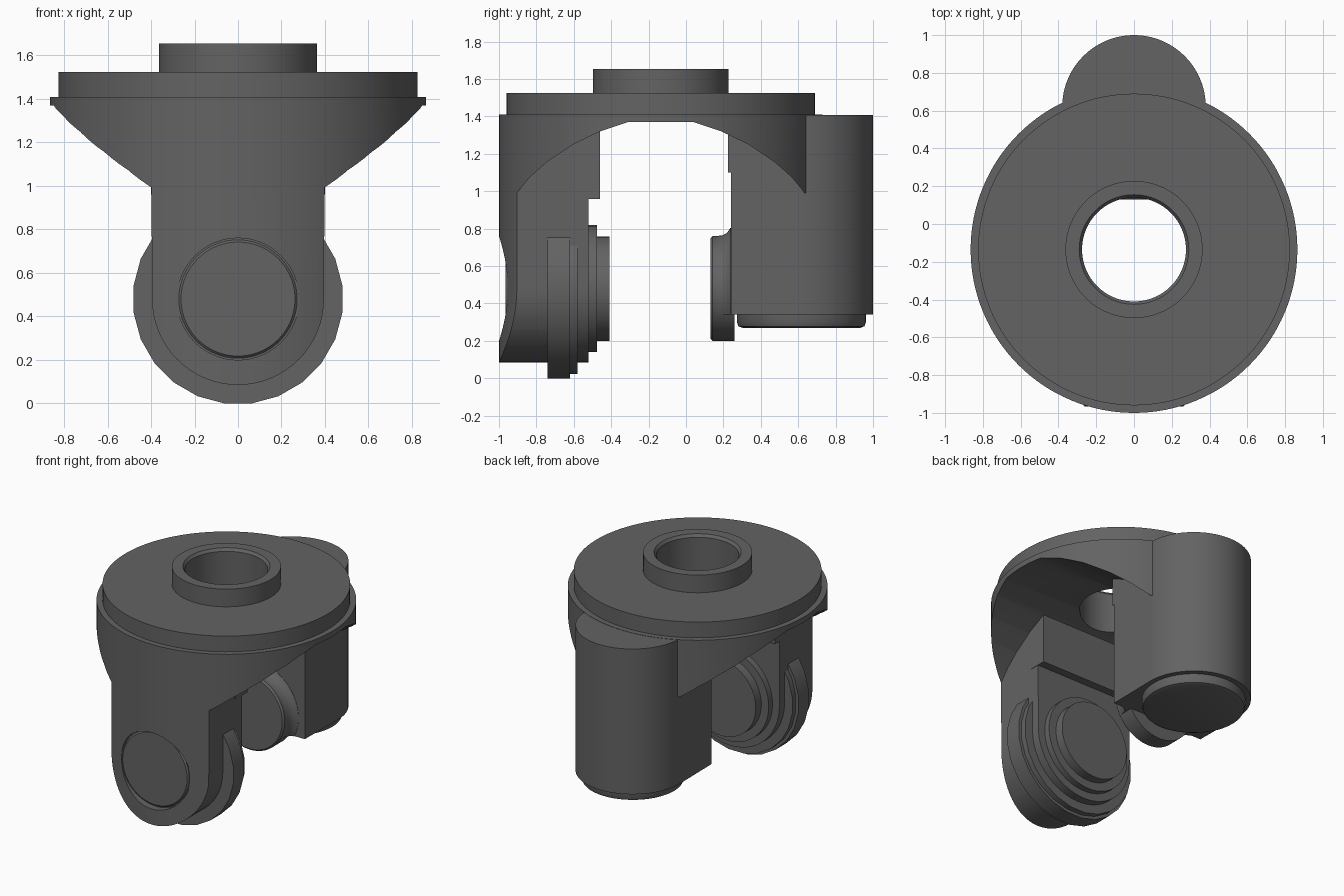
import bpy, bmesh, math
from mathutils import Matrix, Vector

default = bpy.data.objects.get("Cube")
if default:
    bpy.data.objects.remove(default, do_unlink=True)

metal = bpy.data.materials.new("dark grey metal")
metal.use_nodes = True
grey = (0.125, 0.125, 0.125, 1)
metal.diffuse_color = grey
metal.node_tree.nodes["Principled BSDF"].inputs["Base Color"].default_value = grey

MID = -0.135     # y of the turntable axis
HUB_Z = 0.48     # height of the pivot axis
RIM = 0.865      # outer radius of the body


def finish(name, bm):
    bmesh.ops.recalc_face_normals(bm, faces=bm.faces)
    mesh = bpy.data.meshes.new(name)
    bm.to_mesh(mesh)
    bm.free()
    mesh.materials.append(metal)
    ob = bpy.data.objects.new(name, mesh)
    bpy.context.collection.objects.link(ob)
    return ob


def activate(ob):
    bpy.ops.object.select_all(action='DESELECT')
    ob.select_set(True)
    bpy.context.view_layer.objects.active = ob


def lathe(name, profile, centre, along_y=False, steps=96, closed=False):
    """Spin (radius, height) points about z, or about y with height as y."""
    bm = bmesh.new()
    verts = [bm.verts.new((r, 0, h)) for r, h in profile]
    edges = [bm.edges.new(p) for p in zip(verts, verts[1:])]
    if closed:
        edges.append(bm.edges.new((verts[-1], verts[0])))
    bmesh.ops.spin(bm, geom=verts + edges, cent=(0, 0, 0), axis=(0, 0, 1),
                   angle=math.tau, steps=steps, use_duplicate=False)
    bmesh.ops.remove_doubles(bm, verts=bm.verts, dist=0.0001)
    if along_y:
        half = Matrix.Rotation(math.pi / steps, 4, 'Z')
        bm.transform(Matrix.Rotation(-math.pi / 2, 4, 'X') @ half)
    bm.transform(Matrix.Translation(centre))
    return finish(name, bm)


def prism(name, points, axis, lo, hi):
    """Extrude an outline along the axis; points are the other two coordinates."""
    bm = bmesh.new()
    place = {'x': lambda a, b: (lo, a, b), 'y': lambda a, b: (a, lo, b),
             'z': lambda a, b: (a, b, lo)}[axis]
    face = bm.faces.new([bm.verts.new(place(a, b)) for a, b in points])
    new = bmesh.ops.extrude_face_region(bm, geom=[face])["geom"]
    shift = Vector([hi - lo if axis == k else 0 for k in "xyz"])
    bmesh.ops.translate(bm, vec=shift, verts=[v for v in new if isinstance(v, bmesh.types.BMVert)])
    return finish(name, bm)


def box(name, x, y, z):
    return prism(name, [(-x, y[0]), (x, y[0]), (x, y[1]), (-x, y[1])], 'z', *z)


def boolean(ob, tool, operation):
    mod = ob.modifiers.new("cut", 'BOOLEAN')
    mod.object, mod.operation, mod.solver = tool, operation, 'EXACT'
    activate(ob)
    bpy.ops.object.modifier_apply(modifier=mod.name)
    bpy.data.objects.remove(tool, do_unlink=True)


def arc(radius, cy, start, end, n=32):
    return [(radius * math.cos(start + (end - start) * i / n),
             cy + radius * math.sin(start + (end - start) * i / n)) for i in range(n + 1)]


def round_body(name):
    return lathe(name, [(0, -0.2), (RIM, -0.2), (RIM, 1.6), (0, 1.6)], (0, MID, 0), steps=128)


# Upper body: thick ring with an arch cut through from side to side
parts = []
body = lathe("upper_body", [(0.275, 0.99), (RIM, 0.99), (RIM, 1.41), (0.275, 1.41)],
             (0, MID, 0), steps=128, closed=True)
half = [(0.775, 0.985), (0.70, 1.075), (0.61, 1.155), (0.47, 1.25), (0.32, 1.322), (0.175, 1.37)]
arch = [(MID - d, z) for d, z in half] + [(MID + d, z) for d, z in reversed(half)]
arch += [(MID + 0.775, 0.8), (MID - 0.775, 0.8)]
boolean(body, prism("arch_cutter", arch, 'x', -1, 1), 'DIFFERENCE')
parts.append(body)

# Turntable plate with its hollow collar
parts.append(lathe("turntable_collar", [
    (0.275, 1.38), (0.275, 1.635), (0.29, 1.655), (0.363, 1.655), (0.363, 1.525),
    (0.825, 1.525), (0.825, 1.40)], (0, MID, 0), steps=128, closed=True))

# Front arm: round-ended plate following the body's curve, with a round pocket
outline = [(0.4, 1.39), (-0.4, 1.39)] + arc(0.395, HUB_Z, math.pi, math.tau)
arm = prism("front_arm", outline, 'y', -1.1, -0.52)
boolean(arm, round_body("arm_curve"), 'INTERSECT')
boolean(arm, lathe("pocket_cutter", [(0, -1.2), (0.28, -1.2), (0.28, -0.95), (0, -0.95)],
                   (0, 0, HUB_Z), True), 'DIFFERENCE')
parts.append(arm)
parts.append(box("front_arm_pad", 0.4, (-0.6, -0.46), (0.96, 1.39)))
parts.append(lathe("front_pivot_cap", [(0, -0.965), (0.262, -0.965), (0.272, -0.955),
                                      (0.272, -0.9), (0, -0.9)], (0, 0, HUB_Z), True))

# Stepped front pivot: a wide flange and two smaller discs
for name, radius, lo, hi, steps in (("front_flange", 0.484, -0.74, -0.62, 24),
                                    ("front_flange_step", 0.462, -0.64, -0.58, 24),
                                    ("front_pivot_step", 0.34, -0.54, -0.475, 48),
                                    ("front_pivot_face", 0.28, -0.5, -0.41, 48)):
    parts.append(lathe(name, [(0, lo), (radius, lo), (radius, hi), (0, hi)],
                       (0, 0, HUB_Z), True, steps))

# Rear motor housing: block with a half-round back, and its foot
housing = [(-0.375, 0.24), (0.375, 0.24)] + arc(0.38, 0.62, 0, math.pi, 48)
parts.append(prism("rear_housing", housing, 'z', 0.34, 1.408))
parts.append(box("rear_housing_pad", 0.375, (0.225, 0.4), (1.1, 1.39)))
parts.append(lathe("rear_foot", [(0, 0.27), (0.315, 0.27), (0.337, 0.278), (0.345, 0.30),
                                 (0.345, 0.36), (0, 0.36)], (0, 0.617, 0)))

# Rear pivot disc with a soft fillet into the housing
parts.append(lathe("rear_pivot", [(0, 0.13), (0.268, 0.13), (0.28, 0.142), (0.28, 0.26),
                                  (0, 0.26)], (0, 0, HUB_Z), True))
fillet = lathe("rear_pivot_fillet", [(0, 0.16), (0.28, 0.16), (0.285, 0.195), (0.298, 0.22),
                                     (0.325, 0.238), (0.325, 0.26), (0, 0.26)],
               (0, 0, HUB_Z), True)
boolean(fillet, box("fillet_cutter", 0.6, (0, 0.5), (0, 0.34)), 'DIFFERENCE')
parts.append(fillet)

# Smooth the round walls, keep the edges sharp
for ob in parts:
    activate(ob)
    bpy.ops.object.shade_smooth_by_angle(angle=math.radians(30))
